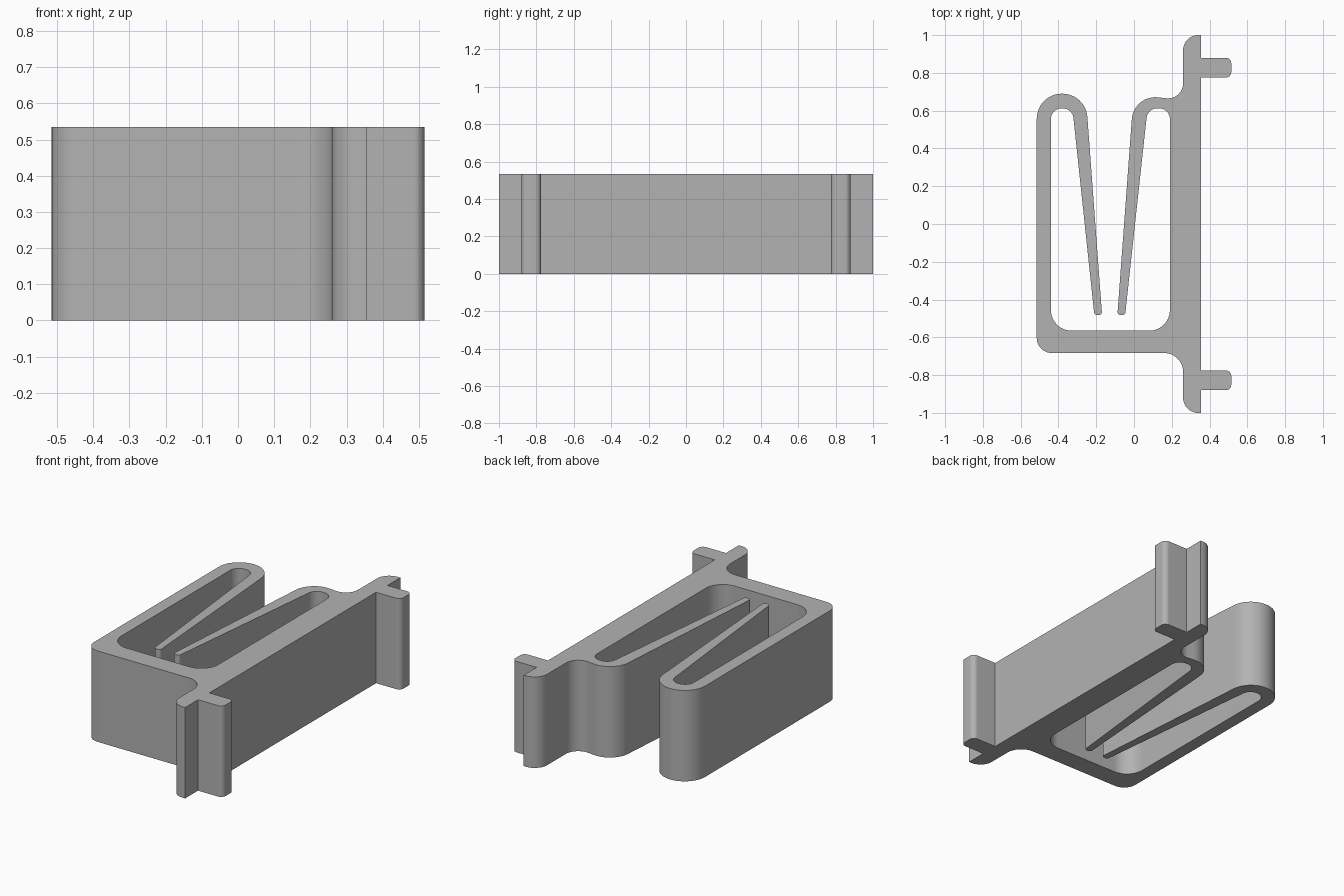
import bpy
import bmesh
import math
from mathutils import Vector

cube = bpy.data.objects.get("Cube")
if cube:
    bpy.data.objects.remove(cube, do_unlink=True)

HEIGHT = 0.535


def rounded(corners, steps=12):
    """Replace each (x, y, radius) corner with a tangent arc."""
    pts = []
    for i, (x, y, r) in enumerate(corners):
        p = Vector((x, y))
        if r == 0:
            pts.append(p)
            continue
        a = (Vector(corners[i - 1][:2]) - p).normalized()
        b = (Vector(corners[(i + 1) % len(corners)][:2]) - p).normalized()
        half = a.angle(b) / 2
        centre = p + (a + b).normalized() * (r / math.sin(half))
        start = p + a * (r / math.tan(half)) - centre
        end = p + b * (r / math.tan(half)) - centre
        sweep = start.angle(end)
        for k in range(steps + 1):
            t = k / steps
            pts.append(centre + (start * math.sin((1 - t) * sweep)
                                 + end * math.sin(t * sweep)) / math.sin(sweep))
    return pts


def peg(y0, y1):
    """Mounting peg that sticks out of the back plate."""
    return [(0.356, y0, 0), (0.515, y0, 0.03), (0.515, y1, 0.03), (0.356, y1, 0)]


# Back plate: lower end, frame underside and outer side wall
outline = [(0.356, -1, 0), (0.26, -1, 0.08), (0.26, -0.683, 0.1),
           (-0.515, -0.683, 0.08)]
# Left spring arm: outer loop, tip, inner loop
outline += [(-0.515, 0.69, 0.133), (-0.256, 0.69, 0.133),
            (-0.169, -0.482, 0.016), (-0.21, -0.482, 0.016),
            (-0.326, 0.612, 0.057), (-0.44, 0.612, 0.057)]
# Inside floor of the frame
outline += [(-0.44, -0.565, 0.11), (0.19, -0.565, 0.11)]
# Right spring arm: inner loop, tip, outer loop blending into the plate
outline += [(0.19, 0.612, 0.057), (0.072, 0.612, 0.057),
            (-0.047, -0.482, 0.016), (-0.088, -0.482, 0.016),
            (-0.002, 0.686, 0.125), (0.26, 0.655, 0.08)]
# Upper end of the plate and the two pegs
outline += [(0.26, 1, 0.08), (0.356, 1, 0)]
outline += peg(0.88, 0.775) + peg(-0.775, -0.88)

# Extrude the outline into the clip body
bm = bmesh.new()
base = bm.faces.new([bm.verts.new((p.x, p.y, 0)) for p in rounded(outline)])
top = bmesh.ops.extrude_face_region(bm, geom=[base], use_keep_orig=True)
bmesh.ops.translate(bm, vec=(0, 0, HEIGHT),
                    verts=[v for v in top["geom"] if isinstance(v, bmesh.types.BMVert)])
bmesh.ops.recalc_face_normals(bm, faces=bm.faces)
mesh = bpy.data.meshes.new("spring_clip")
bm.to_mesh(mesh)
bm.free()
clip = bpy.data.objects.new("spring_clip", mesh)
bpy.context.collection.objects.link(clip)

# Plain grey plastic
grey = bpy.data.materials.new("grey_plastic")
grey.use_nodes = True
colour = (0.45, 0.45, 0.45, 1)
grey.diffuse_color = colour
grey.node_tree.nodes["Principled BSDF"].inputs["Base Color"].default_value = colour
mesh.materials.append(grey)

# Smooth the rounded walls, keep the rims sharp
bpy.ops.object.select_all(action="DESELECT")
clip.select_set(True)
bpy.context.view_layer.objects.active = clip
bpy.ops.object.shade_smooth_by_angle(angle=math.radians(30))
